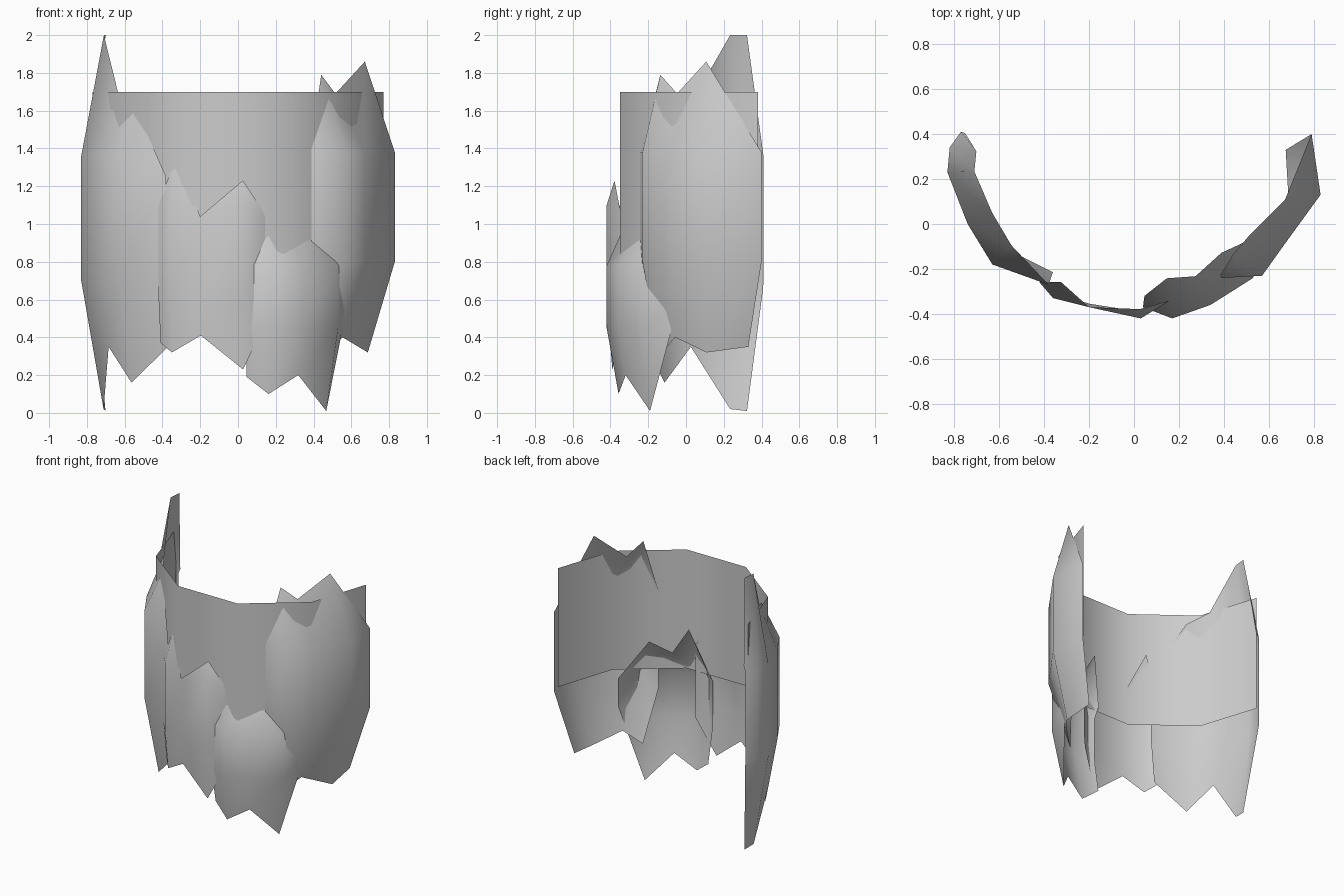
import bpy
import bmesh
from mathutils import Vector

cube = bpy.data.objects.get("Cube")
if cube:
    bpy.data.objects.remove(cube, do_unlink=True)

grey = bpy.data.materials.new("plain_grey")
grey.use_nodes = True
colour = (0.6, 0.6, 0.6, 1)
grey.diffuse_color = colour
grey.node_tree.nodes["Principled BSDF"].inputs["Base Color"].default_value = colour


def sheet(name, columns):
    """Skin a smooth open sheet over vertical columns of points."""
    bm = bmesh.new()
    grid = [[bm.verts.new(p) for p in column] for column in columns]
    for a, b in zip(grid, grid[1:]):
        for i in range(len(a) - 1):
            bm.faces.new((a[i], b[i], b[i + 1], a[i + 1]))
    bmesh.ops.remove_doubles(bm, verts=bm.verts, dist=0.004)
    for face in bm.faces:
        face.smooth = True
    mesh = bpy.data.meshes.new(name)
    bm.to_mesh(mesh)
    bm.free()
    mesh.materials.append(grey)
    obj = bpy.data.objects.new(name, mesh)
    bpy.context.collection.objects.link(obj)
    return obj


def plate(name, focus, low, high, lean_low, lean_high, columns):
    """Jagged plate: columns are x, y, bottom, top; both ends lean to the focus."""
    floor = min(c[2] for c in columns)
    points = []
    for x, y, bottom, top in columns:
        inward = Vector((focus[0] - x, focus[1] - y, 0)).normalized()
        column = []
        for z in (bottom, max(low, bottom), min(high, top), top):
            lean = 0
            if z < low:
                lean = lean_low * (low - z) / (low - floor)
            elif z > high:
                lean = lean_high * min(1, (z - high) / 0.25)
            column.append(Vector((x, y, z)) + inward * lean)
        points.append(column)
    return sheet(name, points)


# Curved backing band
half = [(0.77, 0.38), (0.63, -0.05), (0.24, -0.35)]
plan = [(-x, y) for x, y in half] + half[::-1]
sheet("backing_band", [[(x, y, 0.83), (x, y, 1.7)] for x, y in plan])

# Tall plate on the right flank
plate("right_plate", (-0.2, 0.25), 0.7, 1.36, 0.12, 0.12, [
    (-0.77, 0.41, 0.66, 1.4), (-0.82, 0.34, 0.01, 2), (-0.83, 0.23, 0.02, 2),
    (-0.74, 0, 0.35, 1.68), (-0.63, -0.18, 0.16, 1.62), (-0.38, -0.27, 0.36, 1.25)])

# Broad plate on the left flank
plate("left_plate", (0.2, 0.04), 0.8, 1.38, 0.15, 0.16, [
    (0.39, -0.24, 0.7, 1.4), (0.57, -0.23, 0.3, 1.79), (0.67, -0.09, 0.4, 1.69),
    (0.83, 0.13, 0.32, 1.86), (0.79, 0.4, 0.35, 1.38)])

# Short plate in the centre
plate("centre_plate", (-0.05, 0.3), 0.6, 1.1, 0.03, 0.08, [
    (-0.42, -0.26, 0.37, 1.1), (-0.36, -0.33, 0.32, 1.37), (-0.2, -0.37, 0.41, 1.04),
    (0.03, -0.42, 0.23, 1.23), (0.16, -0.34, 0.5, 1.03)])

# Low plate overlapping the centre and left plates
plate("lower_plate", (0.1, 0.1), 0.45, 0.78, 0.08, 0.18, [
    (0.04, -0.37, 0.19, 0.85), (0.17, -0.42, 0.1, 1.18), (0.34, -0.36, 0.2, 0.98),
    (0.53, -0.24, 0.01, 1.07), (0.58, -0.04, 0.58, 0.78)])
